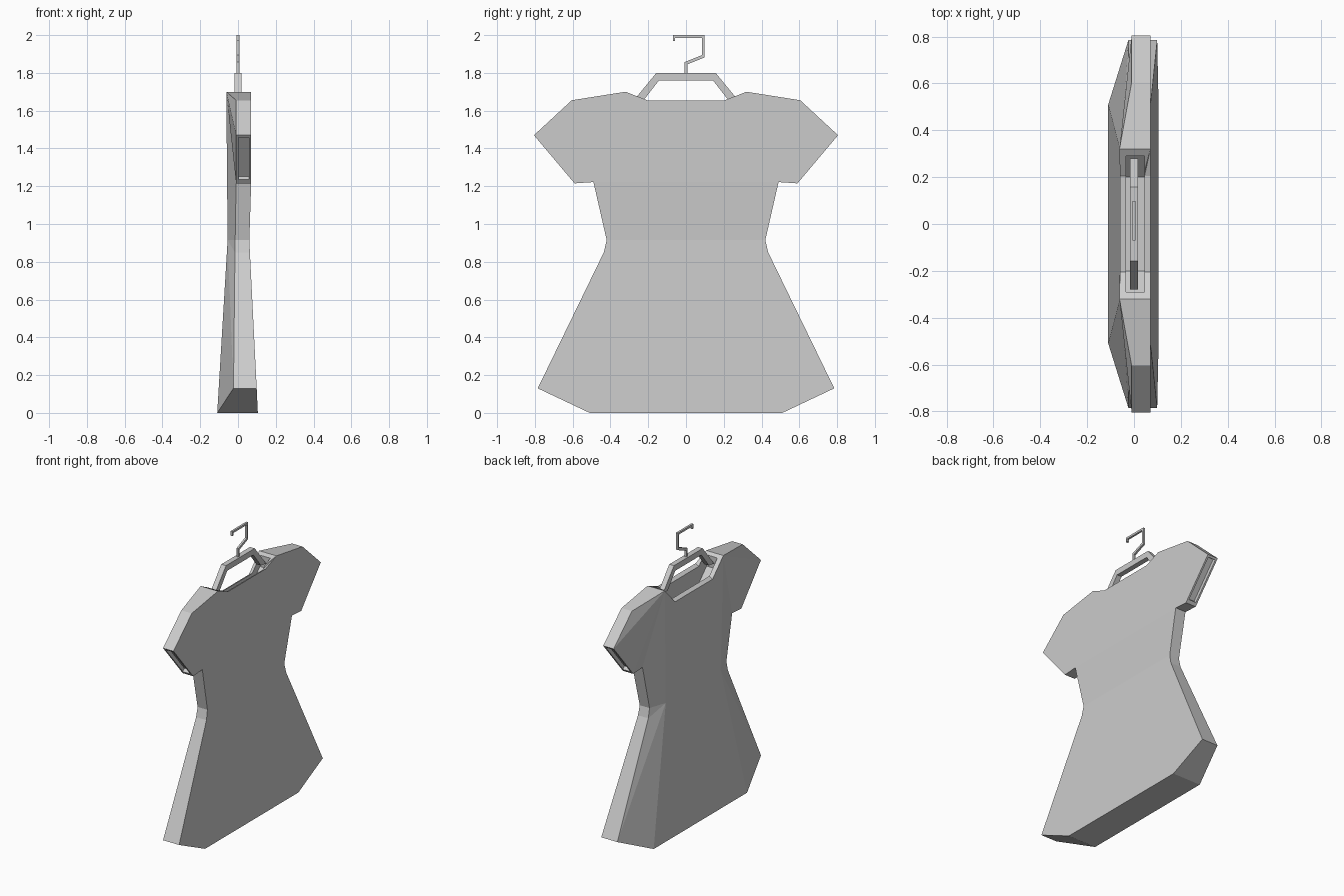
import bpy, bmesh

cube = bpy.data.objects.get("Cube")
if cube:
    bpy.data.objects.remove(cube, do_unlink=True)

GREY = (0.6, 0.6, 0.6, 1)
mat = bpy.data.materials.new("plain_grey")
mat.use_nodes = True
mat.diffuse_color = GREY
mat.node_tree.nodes["Principled BSDF"].inputs["Base Color"].default_value = GREY


def finish(name, bm):
    bmesh.ops.recalc_face_normals(bm, faces=bm.faces)
    mesh = bpy.data.meshes.new(name)
    bm.to_mesh(mesh)
    bm.free()
    mesh.materials.append(mat)
    obj = bpy.data.objects.new(name, mesh)
    bpy.context.collection.objects.link(obj)
    return obj


def prism(name, profile, x0, x1):
    """Extrude a (y, z) profile from x0 to x1."""
    bm = bmesh.new()
    face = bm.faces.new([bm.verts.new((x0, y, z)) for y, z in profile])
    ext = bmesh.ops.extrude_face_region(bm, geom=[face])["geom"]
    bmesh.ops.translate(bm, vec=(x1 - x0, 0, 0),
                        verts=[v for v in ext if isinstance(v, bmesh.types.BMVert)])
    return finish(name, bm)


def mirrored(half):
    return half + [(-y, z) for y, z in reversed(half)]


# Dress outline: name -> (y, z, x on the flat side, x on the faceted side)
OUTLINE = {
    "neck": (0.205, 1.655, 0.07, -0.06),
    "collar": (0.32, 1.70, 0.07, -0.062),
    "shoulder": (0.605, 1.655, 0.07, -0.01),
    "cuff_top": (0.805, 1.47, 0.07, -0.01),
    "cuff_low": (0.59, 1.215, 0.07, -0.01),
    "armpit": (0.49, 1.222, 0.07, -0.01),
    "waist": (0.42, 0.915, 0.06, -0.015),
    "hip": (0.435, 0.85, 0.063, -0.016),
    "skirt": (0.785, 0.13, 0.099, -0.024),
    "hem": (0.51, 0.0, 0.105, -0.11),
}
names = list(OUTLINE)
bm = bmesh.new()
flat, facet = {}, {}
for s in (1, -1):
    for n, (y, z, xf, xb) in OUTLINE.items():
        flat[n, s] = bm.verts.new((xf, s * y, z))
        facet[n, s] = bm.verts.new((xb, s * y, 1.58 if n == "neck" else z))
    facet["ridge", s] = bm.verts.new((-0.055, s * 0.30, 0.915))


def span(side, *keys):
    """Face reaching across the middle of the dress."""
    bm.faces.new([side[k, 1] for k in keys] + [side[k, -1] for k in reversed(keys)])


# Flat side in bands, faceted side in centre panels
span(flat, *names[:6])
span(flat, "armpit", "waist")
span(flat, "waist", "hip", "skirt", "hem")
span(facet, "neck", "collar", "ridge")
span(facet, "ridge", "hem")
for s in (1, -1):
    # Sloping side panels, fanned from the collar and the waist ridge
    for hub, chain in (("collar", names[2:6] + ["ridge"]),
                       ("ridge", names[5:])):
        for a, b in zip(chain, chain[1:]):
            bm.faces.new([facet[k, s] for k in (hub, a, b)])
    # Side walls
    for a, b in zip(names, names[1:]):
        bm.faces.new([flat[a, s], flat[b, s], facet[b, s], facet[a, s]])
for n in ("neck", "hem"):
    bm.faces.new([flat[n, 1], flat[n, -1], facet[n, -1], facet[n, 1]])
dress = finish("dress", bm)

# Recesses at the neck and both cuffs
cutters = [prism("neck_cutter", mirrored([(0.29, 1.9), (0.29, 1.61), (0.20, 1.52)]),
                 -0.035, 0.045)]
for s in (1, -1):
    cuff = [(0.827, 1.436), (0.774, 1.472), (0.588, 1.251), (0.635, 1.208)]
    cutters.append(prism("cuff_cutter", [(s * y, z) for y, z in cuff], 0.002, 0.058))
for c in cutters:
    c.hide_render = True
    mod = dress.modifiers.new("recess", "BOOLEAN")
    mod.operation, mod.solver, mod.object = "DIFFERENCE", "EXACT", c
bpy.context.view_layer.update()
baked = bpy.data.meshes.new_from_object(
    dress.evaluated_get(bpy.context.evaluated_depsgraph_get()))
dress.modifiers.clear()
dress.data = baked
for c in cutters:
    bpy.data.objects.remove(c, do_unlink=True)

# Hanger frame: an open trapezoid dropping into the neck
outer = [(0.28, 1.65), (0.157, 1.80)]
inner = [(0.143, 1.76), (0.225, 1.655)]
prism("hanger_frame", mirrored(outer) + [(-y, z) for y, z in reversed(inner)] + inner,
      -0.018, 0.018)

# Angular hook
hook = [(-0.008, 1.80), (-0.008, 1.857), (0.086, 1.895), (0.086, 1.986),
        (-0.058, 1.986), (-0.058, 1.968), (-0.07, 1.968), (-0.07, 2.0),
        (0.099, 2.0), (0.099, 1.882), (0.007, 1.845), (0.007, 1.80)]
prism("hanger_hook", hook, -0.007, 0.007)
